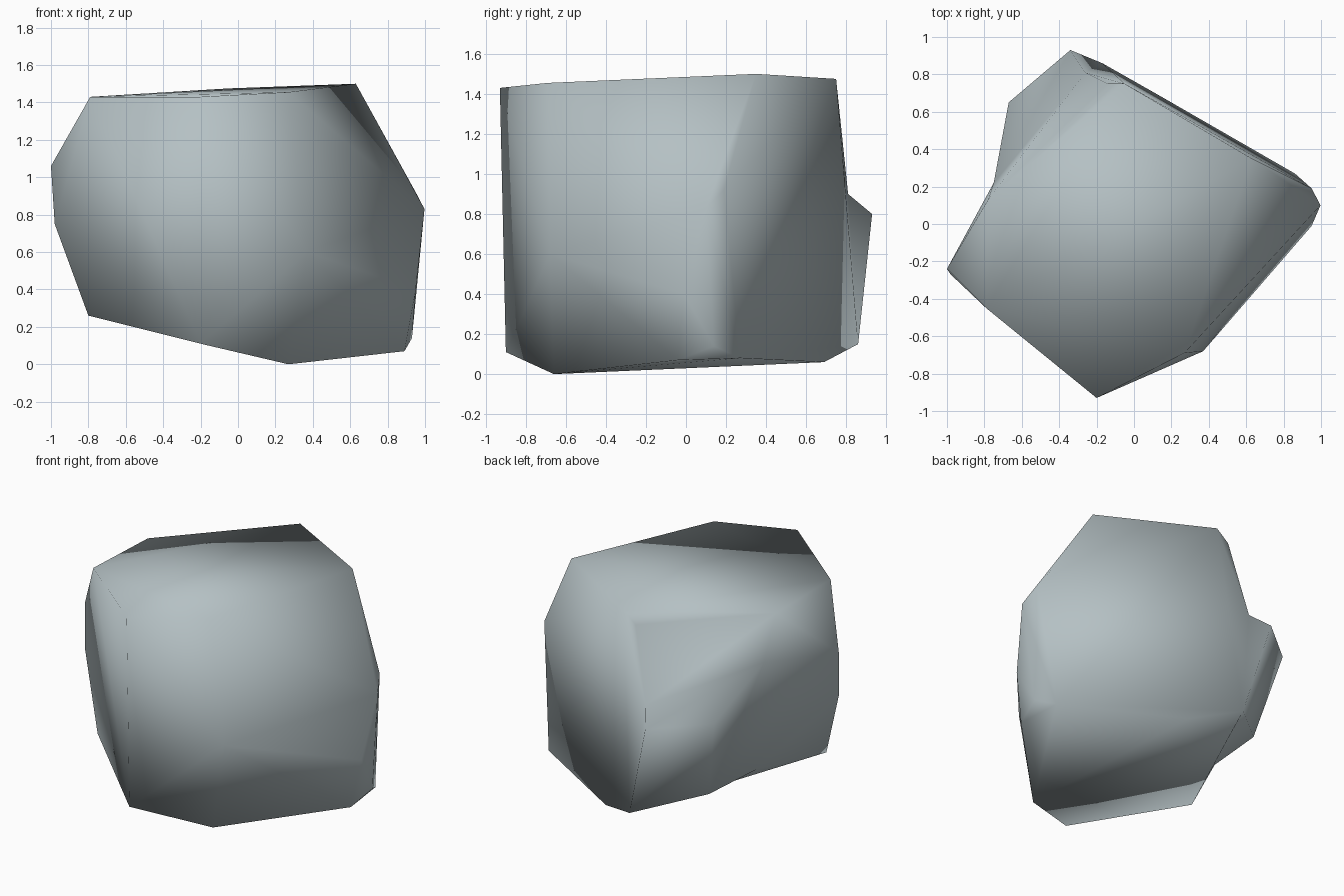
import bpy, bmesh

if "Cube" in bpy.data.objects:
    bpy.data.objects.remove(bpy.data.objects["Cube"])

# Corner points of the boulder, grouped by height
POINTS = {
    # top rim
    "A": (-.20, -.93, 1.43), "E": (.27, -.69, 1.455), "B": (.63, .35, 1.50),
    "C": (-.05, .75, 1.475), "C2": (-.14, .75, 1.40), "D": (-.78, .13, 1.415),
    "G": (-.79, -.45, 1.43),
    # waist
    "W": (-1.0, -.24, 1.06), "W2": (-.98, -.27, .75), "N1": (-.75, .22, 1.10),
    "N2": (-.26, .81, .90), "R": (.997, .10, .83), "R2": (.95, .19, .92),
    "R3": (.95, -.01, .40), "K": (.37, -.68, .60),
    # base
    "A0": (-.20, -.90, .11), "H": (.27, -.66, 0), "L": (-.80, -.39, .26),
    "X": (-.54, .52, .25), "T": (-.17, .86, .15), "U": (.13, .69, .06),
    "V": (.89, -.04, .07), "V2": (.93, .14, .14), "V3": (.86, .27, .08),
}

bm = bmesh.new()
v = {k: bm.verts.new(p) for k, p in POINTS.items()}

# Main body: convex hull
bmesh.ops.convex_hull(bm, input=bm.verts[:], use_existing_faces=False)

# Shelf bulging out of the back-left side
patch = {v[k] for k in ("N1", "N2", "T", "X")}
old = [f for f in bm.faces if all(c in patch for c in f.verts)]
bmesh.ops.delete(bm, geom=old, context='FACES')
for e in [e for e in bm.edges if not e.link_faces]:
    bm.edges.remove(e)
v["Q"] = bm.verts.new((-.34, .93, .80))
v["S"] = bm.verts.new((-.67, .65, .82))
for names in ("N1 N2 Q", "N1 Q S", "N2 T Q", "T X S", "T S Q", "X N1 S"):
    bm.faces.new([v[n] for n in names.split()])

# Slight dent in the lower left edge
edge = bm.edges.get((v["L"], v["X"]))
if edge:
    _, dent = bmesh.utils.edge_split(edge, v["L"], .5)
    dent.co = (-.60, .07, .27)
bmesh.ops.triangulate(bm, faces=[f for f in bm.faces if len(f.verts) > 3])
bmesh.ops.delete(bm, geom=[p for p in bm.verts if not p.link_faces], context='VERTS')
bmesh.ops.recalc_face_normals(bm, faces=bm.faces[:])
for f in bm.faces:
    f.smooth = True

mesh = bpy.data.meshes.new("boulder")
bm.to_mesh(mesh)
bm.free()
rock = bpy.data.objects.new("boulder", mesh)
bpy.context.collection.objects.link(rock)

# Stone colour
stone = bpy.data.materials.new("grey stone")
stone.diffuse_color = (.46, .53, .55, 1)
stone.use_nodes = True
stone.node_tree.nodes["Principled BSDF"].inputs["Base Color"].default_value = stone.diffuse_color
mesh.materials.append(stone)
